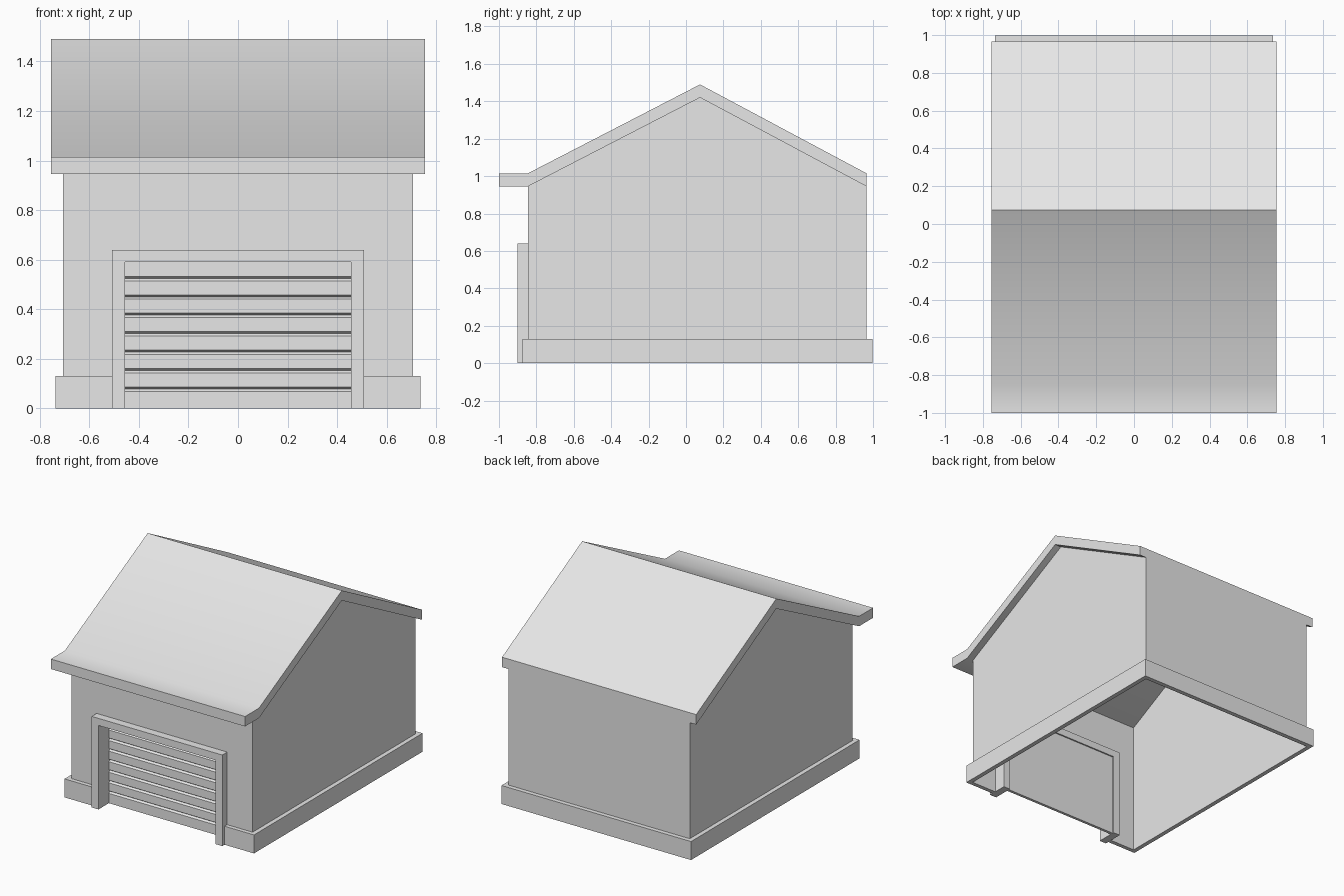
import bpy
import bmesh
import math
from mathutils import Vector

cube = bpy.data.objects.get("Cube")
if cube:
    bpy.data.objects.remove(cube, do_unlink=True)

grey = bpy.data.materials.new("light_grey")
grey.use_nodes = True
COLOUR = (0.8, 0.8, 0.8, 1)
grey.diffuse_color = COLOUR
grey.node_tree.nodes["Principled BSDF"].inputs["Base Color"].default_value = COLOUR


def finish(name, bm):
    mesh = bpy.data.meshes.new(name)
    bm.to_mesh(mesh)
    bm.free()
    mesh.materials.append(grey)
    obj = bpy.data.objects.new(name, mesh)
    bpy.context.collection.objects.link(obj)
    return obj


def place(axis, p, d):
    """Put a 2D profile point at depth d along the given axis."""
    co = list(p)
    co.insert("xyz".index(axis), d)
    return Vector(co)


def prism(name, profile, axis, start, end):
    """Extrude a closed profile along an axis."""
    bm = bmesh.new()
    face = bm.faces.new([bm.verts.new(place(axis, p, start)) for p in profile])
    new = bmesh.ops.extrude_face_region(bm, geom=[face])["geom"]
    verts = [v for v in new if isinstance(v, bmesh.types.BMVert)]
    bmesh.ops.translate(bm, verts=verts, vec=place(axis, (0, 0), end - start))
    bmesh.ops.recalc_face_normals(bm, faces=bm.faces)
    return finish(name, bm)


def mirrored(half):
    """Complete an open half outline across x = 0."""
    return half + [(-x, v) for x, v in reversed(half)]


WALL, FRONT, BACK, RIDGE = 0.705, -0.845, 0.965, 0.075
EAVE, PEAK, THICK = 0.945, 1.42, 0.07

# Thin wall shell, open underneath, with a door opening in front
bm = bmesh.new()


def sheet(points, outward):
    face = bm.faces.new([bm.verts.new(p) for p in points])
    face.normal_update()
    if face.normal.dot(Vector(outward)) < 0:
        face.normal_flip()


gable = [(FRONT, 0), (BACK, 0), (BACK, EAVE), (RIDGE, PEAK), (FRONT, EAVE)]
for side in (-1, 1):
    sheet([place("x", p, side * WALL) for p in gable], (side, 0, 0))
back = mirrored([(WALL, 0), (WALL, EAVE)])
sheet([place("y", p, BACK) for p in back], (0, 1, 0))
front = mirrored([(0.48, 0.615), (0.48, 0), (WALL, 0), (WALL, EAVE)])
sheet([place("y", p, FRONT) for p in front], (0, -1, 0))
bmesh.ops.remove_doubles(bm, verts=bm.verts, dist=0.0001)
finish("walls", bm)

# Roof with a level front canopy, softly shaded across the bend
underside = [(-1, EAVE), (FRONT, EAVE), (RIDGE, PEAK), (BACK, EAVE)]
top = [(y, z + THICK) for y, z in reversed(underside)]
roof = prism("roof", underside + top, "x", -0.755, 0.755)
bpy.ops.object.select_all(action="DESELECT")
roof.select_set(True)
bpy.context.view_layer.objects.active = roof
bpy.ops.object.shade_smooth_by_angle(angle=math.radians(30))

# Plinth wrapping the walls, broken by the doorway
INNER = WALL + 0.001
plinth = [(0.508, FRONT - 0.001), (INNER, FRONT - 0.001), (INNER, BACK + 0.001)]
outer = [(0.508, -0.875), (0.737, -0.875), (0.737, 0.997)]
prism("plinth", mirrored(plinth) + list(reversed(mirrored(outer))), "z", 0, 0.13)

# Door surround
frame = mirrored([(0.455, 0.59), (0.455, 0), (0.508, 0), (0.508, 0.64)])
prism("door_frame", frame, "y", -0.9, -0.755)

# Shutter door with a row of horizontal grooves
DOOR = -0.785
shutter = [(-0.765, 0), (DOOR, 0)]
for i in range(7):
    z = 0.069 + i * 0.0743
    shutter += [(DOOR, z), (DOOR + 0.013, z + 0.01), (DOOR, z + 0.018)]
shutter += [(DOOR, 0.59), (-0.765, 0.59)]
prism("shutter_door", shutter, "x", -0.455, 0.455)
